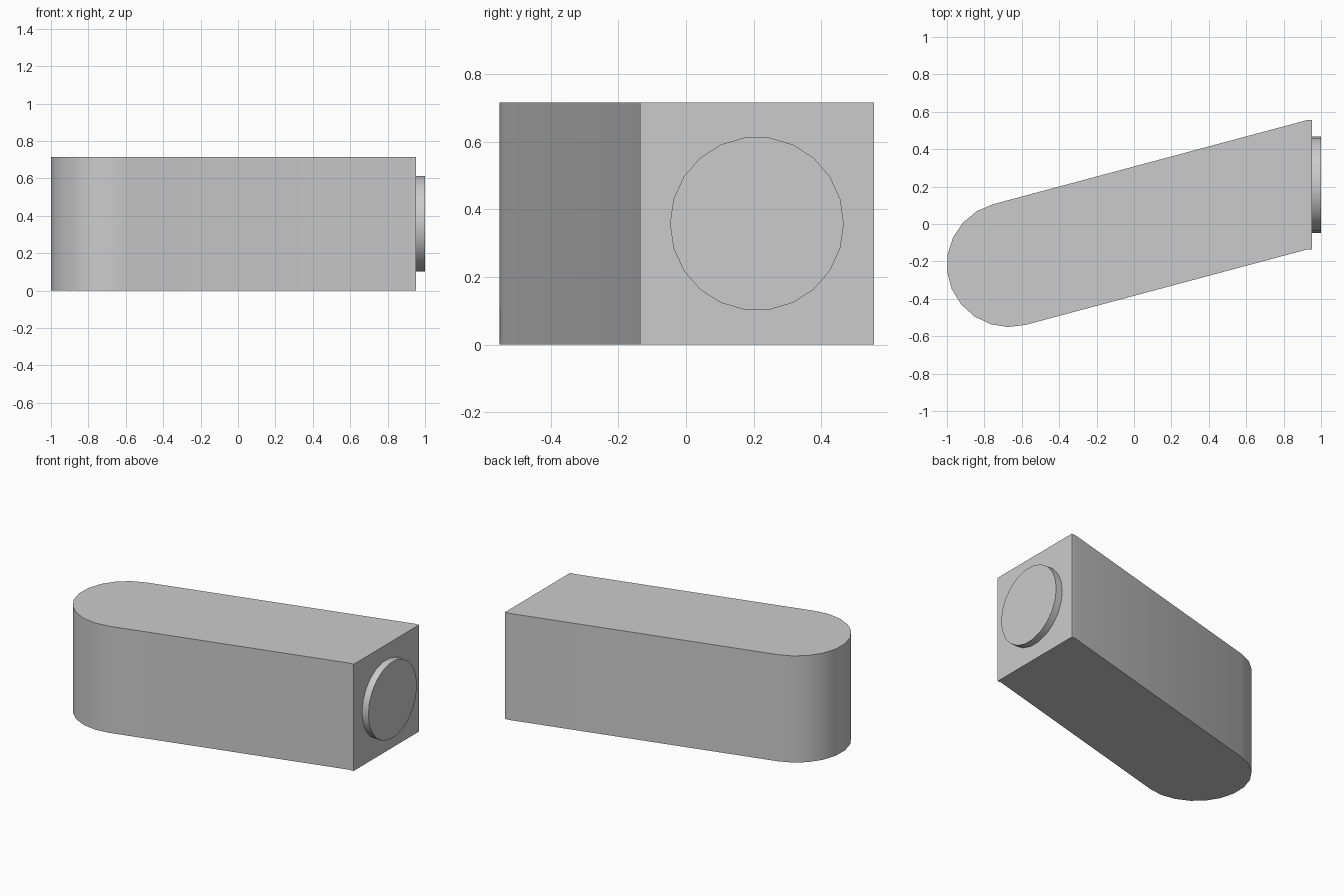
import bpy
import bmesh
from math import radians, sin, cos, tan, pi
from mathutils import Matrix

cube = bpy.data.objects.get("Cube")
if cube:
    bpy.data.objects.remove(cube, do_unlink=True)

# Single light grey finish
grey = bpy.data.materials.new("light_grey")
colour = (0.6, 0.6, 0.6, 1)
grey.diffuse_color = colour
grey.use_nodes = True
grey.node_tree.nodes["Principled BSDF"].inputs["Base Color"].default_value = colour

HEIGHT = 0.715
END_X = 0.953
SIDES = 22


def finish(name, bm):
    bmesh.ops.recalc_face_normals(bm, faces=bm.faces)
    mesh = bpy.data.meshes.new(name)
    bm.to_mesh(mesh)
    bm.free()
    mesh.materials.append(grey)
    obj = bpy.data.objects.new(name, mesh)
    bpy.context.collection.objects.link(obj)
    bpy.ops.object.select_all(action="DESELECT")
    obj.select_set(True)
    bpy.context.view_layer.objects.active = obj
    bpy.ops.object.shade_smooth_by_angle(angle=radians(30))
    return obj


# Body: slanted bar with a rounded end, extruded upward
tilt = radians(15)
radius, cx, cy = 0.334, -0.667, -0.217
outline = []
for i in range(SIDES // 2 + 1):
    a = tilt + pi / 2 + i * 2 * pi / SIDES
    outline.append((cx + radius * cos(a), cy + radius * sin(a)))

# Straight sides run to a short squared lip at the flat end
lip_x = 0.925
top, bottom = outline[0], outline[-1]
y_low = bottom[1] + (lip_x - bottom[0]) * tan(tilt)
y_high = top[1] + (lip_x - top[0]) * tan(tilt)
outline += [(lip_x, y_low), (END_X, y_low), (END_X, y_high), (lip_x, y_high)]

bm = bmesh.new()
base = bm.faces.new([bm.verts.new((x, y, 0)) for x, y in outline])
result = bmesh.ops.extrude_face_region(bm, geom=[base], use_keep_orig=True)
raised = [v for v in result["geom"] if isinstance(v, bmesh.types.BMVert)]
bmesh.ops.translate(bm, verts=raised, vec=(0, 0, HEIGHT))
finish("body", bm)

# Round boss on the flat end, slightly sunk into the body
sunk = END_X - 0.01
depth = 1 - sunk
bm = bmesh.new()
bmesh.ops.create_cone(bm, cap_ends=True, segments=SIDES, radius1=0.257,
                      radius2=0.257, depth=depth)
place = (Matrix.Translation((sunk + depth / 2, (y_low + y_high) / 2, HEIGHT / 2))
         @ Matrix.Rotation(pi / 2, 4, "Y") @ Matrix.Rotation(pi / 2, 4, "Z"))
# Turn the ring so a corner points straight up
place = place @ Matrix.Rotation(pi / 2, 4, "Z")
bmesh.ops.transform(bm, matrix=place, verts=bm.verts)
finish("end_boss", bm)
